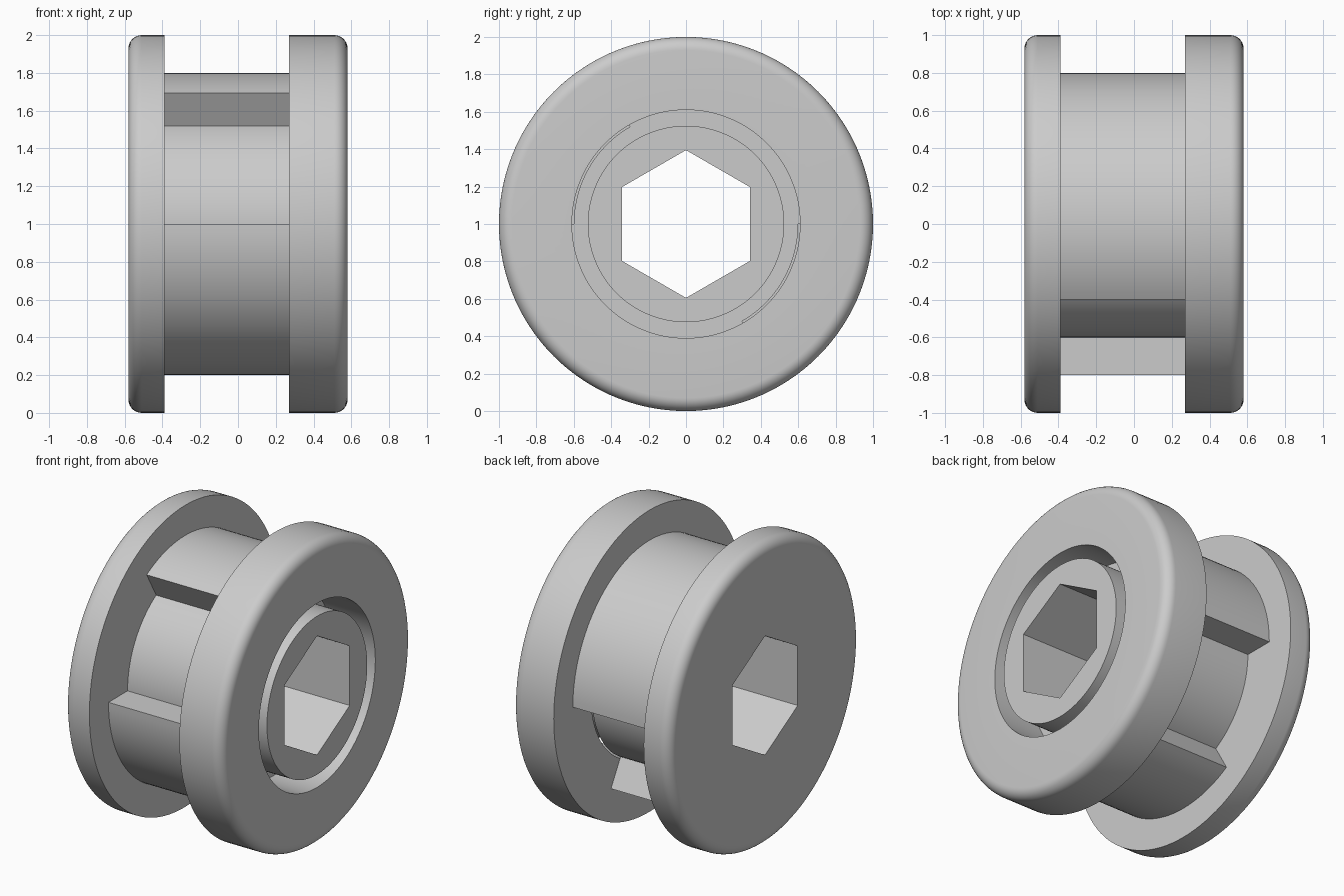
import bpy, bmesh
from math import radians, sin, cos, pi
from mathutils import Vector

if "Cube" in bpy.data.objects:
    bpy.data.objects.remove(bpy.data.objects["Cube"], do_unlink=True)

CENTER = Vector((0, 0, 1))
OUT, THIN_IN, THICK_IN = 0.58, -0.39, 0.27   # axial stations along x
RIM, DRUM, CORE, BORE, HUB, HEX = 1.0, 0.8, 0.6, 0.61, 0.525, 0.395
FILLET = 0.07

grey = bpy.data.materials.new("plain grey")
grey.use_nodes = True
grey.diffuse_color = (0.6, 0.6, 0.6, 1)
grey.node_tree.nodes["Principled BSDF"].inputs["Base Color"].default_value = (0.6, 0.6, 0.6, 1)


def add_object(name, bm):
    bmesh.ops.recalc_face_normals(bm, faces=bm.faces)
    mesh = bpy.data.meshes.new(name)
    bm.to_mesh(mesh)
    bm.free()
    mesh.materials.append(grey)
    obj = bpy.data.objects.new(name, mesh)
    bpy.context.collection.objects.link(obj)
    return obj


def lathe(name, profile, start=0, sweep=360, closed=True):
    """Turn an (x, radius) profile about the wheel axis; part turns get end caps."""
    bm = bmesh.new()
    a = radians(start)
    verts = [bm.verts.new(CENTER + Vector((x, r * cos(a), r * sin(a)))) for x, r in profile]
    edges = [bm.edges.new(pair) for pair in zip(verts, verts[1:])]
    if closed:
        edges.append(bm.edges.new((verts[-1], verts[0])))
    bmesh.ops.spin(bm, geom=verts + edges, cent=CENTER, axis=(1, 0, 0),
                   angle=radians(sweep), steps=int(sweep / 3))
    bmesh.ops.remove_doubles(bm, verts=bm.verts, dist=1e-4)
    if sweep < 360:
        bmesh.ops.holes_fill(bm, edges=[e for e in bm.edges if e.is_boundary], sides=0)
    return add_object(name, bm)


def rounded_corner(side):
    """Rim fillet from the outer face to the rim, on the given end."""
    steps = [i * pi / 16 for i in range(9)]
    return [(side * (OUT - FILLET + FILLET * cos(t)), RIM - FILLET + FILLET * sin(t))
            for t in steps]


# Spindle: thin flange, core and hub turned as one piece
spindle = lathe("spindle_with_thin_flange",
                [(-OUT, 0)] + rounded_corner(-1) +
                [(THIN_IN, RIM), (THIN_IN, CORE), (THICK_IN, CORE),
                 (THICK_IN, HUB), (OUT, HUB), (OUT, 0)], closed=False)

# Hexagonal shaft hole through the spindle
bm = bmesh.new()
ring = [bm.verts.new(CENTER + Vector((-1, HEX * sin(i * pi / 3), HEX * cos(i * pi / 3))))
        for i in range(6)]
face = bm.faces.new(ring)
new = bmesh.ops.extrude_face_region(bm, geom=[face])["geom"]
bmesh.ops.translate(bm, vec=(2, 0, 0),
                    verts=[g for g in new if isinstance(g, bmesh.types.BMVert)])
cutter = add_object("hex_cutter", bm)
cutter.hide_render = True
cut = spindle.modifiers.new("hex hole", "BOOLEAN")
cut.operation, cut.solver, cut.object = "DIFFERENCE", "EXACT", cutter
bpy.context.view_layer.objects.active = spindle
bpy.ops.object.modifier_apply(modifier=cut.name)
bpy.data.objects.remove(cutter, do_unlink=True)

# Thick flange: ring standing clear of the hub
thick = lathe("thick_flange",
              [(OUT, BORE)] + rounded_corner(1) + [(THICK_IN, RIM), (THICK_IN, BORE)])

# Two drum sectors, leaving opposite gaps
sectors = [lathe("drum_sector_" + label,
                 [(THIN_IN, CORE - 0.02), (THIN_IN, DRUM), (THICK_IN, DRUM), (THICK_IN, CORE - 0.02)],
                 start, 120)
           for label, start in (("upper", 0), ("lower", 180))]

# Smooth turned surfaces, crisp edges
bpy.ops.object.select_all(action="DESELECT")
for obj in [spindle, thick] + sectors:
    obj.select_set(True)
bpy.context.view_layer.objects.active = spindle
bpy.ops.object.shade_smooth_by_angle(angle=radians(30))
